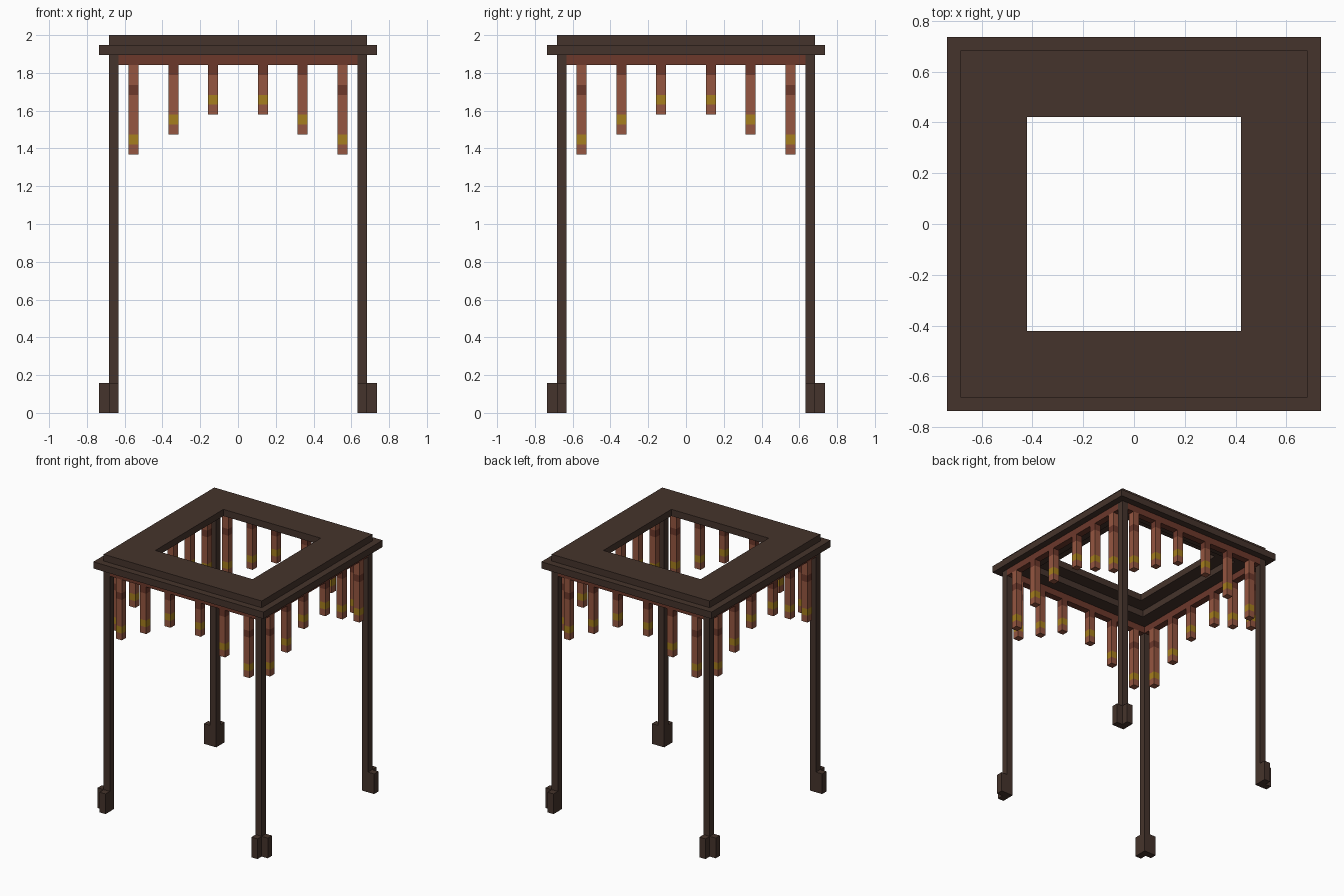
import bpy, bmesh, math
from mathutils import Matrix, Vector

if "Cube" in bpy.data.objects:
    bpy.data.objects.remove(bpy.data.objects["Cube"], do_unlink=True)

U = 2 / 38  # module: every part is a whole number of these


def material(name, rgb):
    m = bpy.data.materials.new(name)
    m.use_nodes = True
    col = (*rgb, 1)
    m.diffuse_color = col
    bsdf = m.node_tree.nodes["Principled BSDF"]
    bsdf.inputs["Base Color"].default_value = col
    bsdf.inputs["Roughness"].default_value = 0.9
    return m


WOOD = material("dark wood", (0.060, 0.034, 0.025))
BEAM = material("red brown", (0.150, 0.040, 0.024))
CLAY = material("terracotta", (0.300, 0.093, 0.052))
GOLD = material("gold", (0.380, 0.210, 0.013))


def finish(name, bm, mats):
    bmesh.ops.recalc_face_normals(bm, faces=bm.faces)
    me = bpy.data.meshes.new(name)
    bm.to_mesh(me)
    bm.free()
    for m in mats:
        me.materials.append(m)
    ob = bpy.data.objects.new(name, me)
    bpy.context.collection.objects.link(ob)
    return ob


def add_box(bm, lo, hi):
    """Box between two corners, given in modules."""
    lo, hi = Vector(lo) * U, Vector(hi) * U
    mat = Matrix.Translation((lo + hi) / 2) @ Matrix.Diagonal((*(hi - lo), 1))
    bmesh.ops.create_cube(bm, size=1, matrix=mat)


def turn(bm, k):
    bmesh.ops.rotate(bm, verts=bm.verts, cent=(0, 0, 0),
                     matrix=Matrix.Rotation(k * math.pi / 2, 3, 'Z'))


def square_ring(name, outer, inner, z0, z1):
    """Square frame made by carrying a rectangular section round four corners."""
    bm = bmesh.new()
    section = [(outer, z0), (outer, z1), (inner, z1), (inner, z0)]
    rings = [[bm.verts.new((sx * r * U, sy * r * U, z * U)) for r, z in section]
             for sx, sy in ((1, 1), (-1, 1), (-1, -1), (1, -1))]
    for i in range(4):
        a, b = rings[i], rings[(i + 1) % 4]
        for j in range(4):
            k = (j + 1) % 4
            bm.faces.new((a[j], a[k], b[k], b[j]))
    return finish(name, bm, [WOOD])


# Stepped open roof
square_ring("roof_top_frame", 13, 8, 37, 38)
square_ring("roof_lower_frame", 14, 10, 36, 37)

SIDES = ("front", "left", "back", "right")
CORNERS = ("front_left", "back_left", "back_right", "front_right")

# Hanging rods: centre position along the beam and length, in modules
RODS = [(-10.5, 9), (-6.5, 7), (-2.5, 5), (2.5, 5), (6.5, 7), (10.5, 9)]

for k in range(4):
    # Corner post
    bm = bmesh.new()
    add_box(bm, (12, -13, 0), (13, -12, 36))
    turn(bm, k)
    finish(CORNERS[k] + "_post", bm, [WOOD])

    # Foot blocks on the two outer faces of the post
    bm = bmesh.new()
    add_box(bm, (13, -13, 0), (14, -12, 3))
    add_box(bm, (12, -14, 0), (13, -13, 3))
    turn(bm, k)
    finish(CORNERS[k] + "_foot", bm, [WOOD])

    # Beam between the posts
    bm = bmesh.new()
    add_box(bm, (-12, -13, 35), (12, -12, 36))
    turn(bm, k)
    finish(SIDES[k] + "_beam", bm, [BEAM])

    # Rods, cut into bands and coloured by height
    for n, (x, length) in enumerate(RODS):
        bottom = 35 - length
        dark = min(bottom + 6, 34)
        bm = bmesh.new()
        add_box(bm, (x - .5, -13, bottom), (x + .5, -12, 35))
        for cut in (bottom + 1, bottom + 2, dark, dark + 1):
            if cut < 35:
                bmesh.ops.bisect_plane(
                    bm, geom=bm.verts[:] + bm.edges[:] + bm.faces[:],
                    plane_co=(0, 0, cut * U), plane_no=(0, 0, 1))
        for f in bm.faces:
            z = f.calc_center_median().z / U
            if bottom + 1 < z < bottom + 2:
                f.material_index = 1
            elif dark < z < dark + 1:
                f.material_index = 2
        turn(bm, k)
        finish(f"{SIDES[k]}_rod_{n + 1}", bm, [CLAY, GOLD, BEAM])
